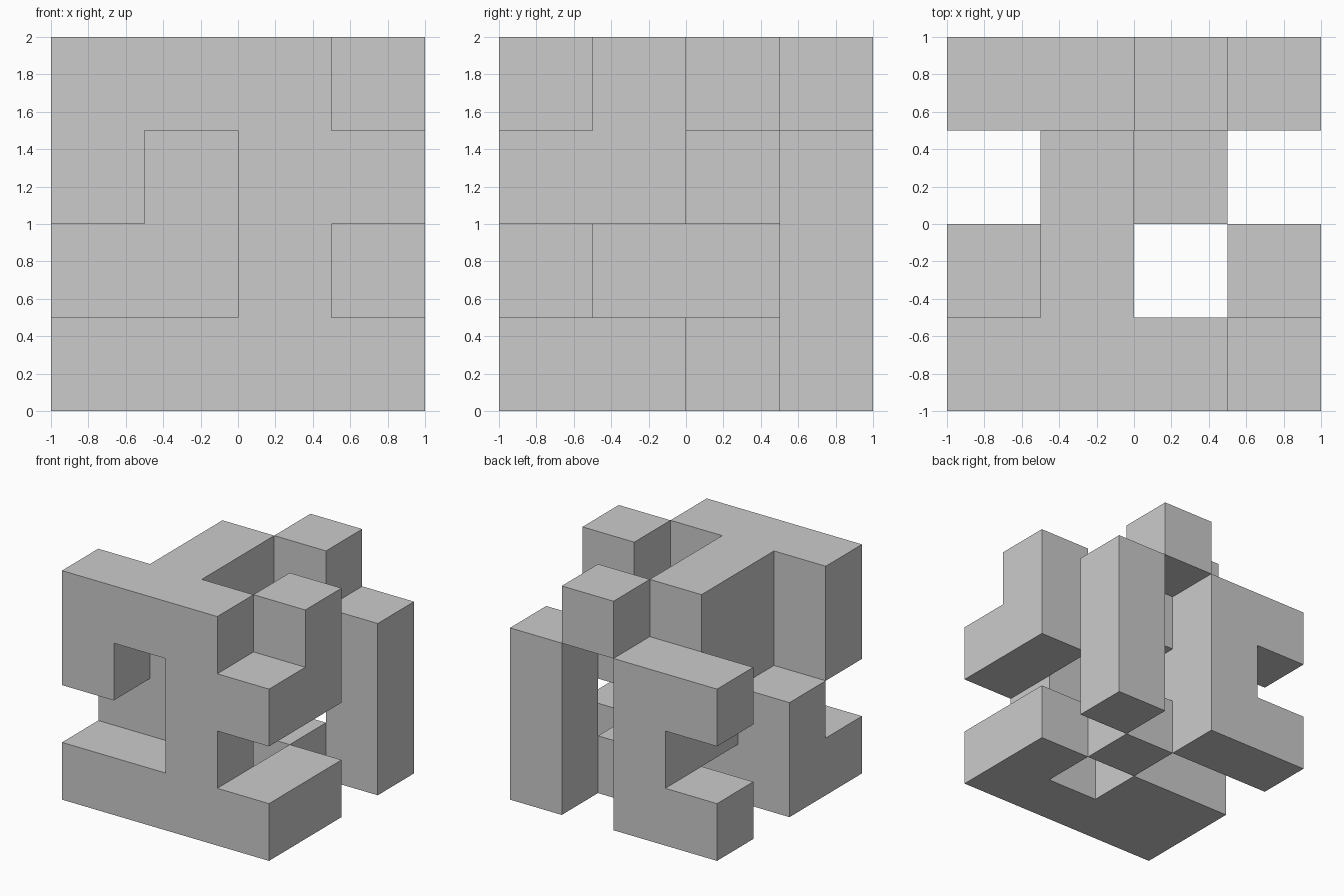
import bpy, bmesh
from mathutils import Vector

if "Cube" in bpy.data.objects:
    bpy.data.objects.remove(bpy.data.objects["Cube"])

CELL = 0.5
# Four layers, bottom to top; rows run back to front, columns left to right
LAYERS = [
    ["##.#", "..#.", "##.#", "####"],
    [".#.#", ".#..", "##..", "..#."],
    ["##.#", ".##.", ".#.#", "#.##"],
    ["..#.", ".#..", ".#.#", "###."],
]

filled = {(x, 3 - r, z)
          for z, layer in enumerate(LAYERS)
          for r, row in enumerate(layer)
          for x, c in enumerate(row) if c == "#"}


def add_exposed_faces(bm, cell):
    """Add only the sides of a cube cell that do not touch another cube."""
    centre = (Vector(cell) + Vector((0.5, 0.5, 0.5))) * CELL - Vector((1, 1, 0))
    for axis in range(3):
        for sign in (-1, 1):
            near = list(cell)
            near[axis] += sign
            if tuple(near) in filled:
                continue
            n, u, v = Vector(), Vector(), Vector()
            n[axis] = sign * CELL / 2
            u[(axis + 1) % 3] = CELL / 2
            v[(axis + 2) % 3] = sign * CELL / 2
            bm.faces.new([bm.verts.new(centre + n + a * u + b * v)
                          for a, b in ((-1, -1), (1, -1), (1, 1), (-1, 1))])


# Interlocking cube block as one clean outer shell
bm = bmesh.new()
for cell in sorted(filled):
    add_exposed_faces(bm, cell)
bmesh.ops.remove_doubles(bm, verts=bm.verts, dist=0.001)
# Merge coplanar neighbours into large flat faces
bmesh.ops.dissolve_limit(bm, angle_limit=0.01, verts=bm.verts, edges=bm.edges)

mesh = bpy.data.meshes.new("cube_block")
bm.to_mesh(mesh)
bm.free()
bpy.context.collection.objects.link(bpy.data.objects.new("cube_block", mesh))
